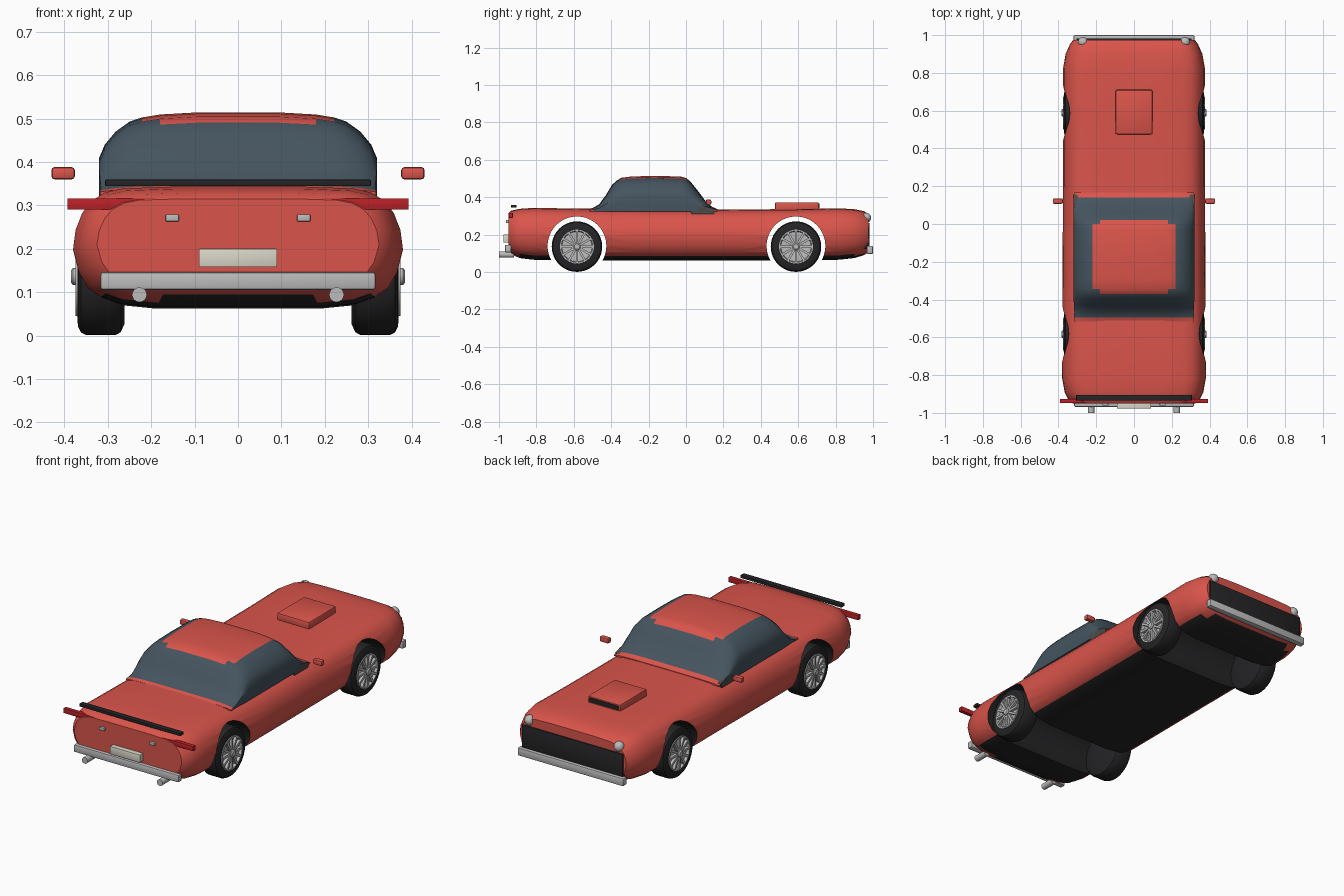
import bpy, bmesh, math
from mathutils import Matrix

if "Cube" in bpy.data.objects:
    bpy.data.objects.remove(bpy.data.objects["Cube"])


def mat(name, r, g, b):
    m = bpy.data.materials.new(name)
    m.diffuse_color = (r, g, b, 1)
    m.use_nodes = True
    m.node_tree.nodes["Principled BSDF"].inputs["Base Color"].default_value = m.diffuse_color
    return m


RED = mat("red_paint", 0.70, 0.09, 0.07)
BLACK = mat("black_trim", 0.018, 0.018, 0.02)
GLASS = mat("tinted_glass", 0.06, 0.09, 0.115)
TAIL = mat("tail_red", 0.5, 0.015, 0.02)
CHROME = mat("chrome", 0.5, 0.5, 0.5)
PLATE = mat("plate_cream", 0.7, 0.68, 0.58)
COWL = mat("cowl_grey", 0.07, 0.07, 0.07)


def finish(name, bm, mats, angle=35):
    bmesh.ops.recalc_face_normals(bm, faces=bm.faces)
    me = bpy.data.meshes.new(name)
    bm.to_mesh(me)
    bm.free()
    ob = bpy.data.objects.new(name, me)
    bpy.context.collection.objects.link(ob)
    for m in mats:
        me.materials.append(m)
    smooth(ob, angle)
    return ob


def smooth(ob, angle=35):
    bpy.ops.object.select_all(action='DESELECT')
    ob.select_set(True)
    bpy.context.view_layer.objects.active = ob
    bpy.ops.object.shade_smooth_by_angle(angle=math.radians(angle))


def box(name, x, y, z, m, bevel=0.004):
    """Box from (min, max) ranges with a small bevel."""
    bm = bmesh.new()
    bmesh.ops.create_cube(bm, size=1)
    for v in bm.verts:
        for i, (a, b) in enumerate((x, y, z)):
            v.co[i] = a if v.co[i] < 0 else b
    if bevel:
        bmesh.ops.bevel(bm, geom=bm.edges[:], offset=bevel, segments=2, affect='EDGES', profile=0.5)
    return finish(name, bm, [m])


def pair(name, x, y, z, m, bevel=0.004):
    box(name + "_right", x, y, z, m, bevel)
    box(name + "_left", (-x[1], -x[0]), y, z, m, bevel)


def loft(rings, closed):
    bm = bmesh.new()
    vs = [[bm.verts.new(p) for p in r] for r in rings]
    n = len(vs[0])
    for a, b in zip(vs, vs[1:]):
        for i in range(n if closed else n - 1):
            j = (i + 1) % n
            bm.faces.new((a[i], a[j], b[j], b[i]))
    for r in (vs[0], vs[-1]):
        bm.faces.new(r)
    return bm


def lathe_x(name, profile, loc, m, seg=40):
    """Revolve (x, radius) points about the x axis."""
    rings = [[(x, r * math.cos(t), r * math.sin(t)) for t in
              [2 * math.pi * i / seg for i in range(seg)]] for x, r in profile]
    ob = finish(name, loft(rings, True), [m])
    ob.location = loc
    return ob


# Body shell: one cross-section swept through stations (y, half width, top, bottom)
SECTION = [(0.5, 0.0), (0.72, 0.03), (0.83, 0.085), (0.91, 0.16), (0.965, 0.29), (1, 0.48),
           (0.985, 0.64), (0.945, 0.78), (0.89, 0.88), (0.81, 0.95), (0.7, 0.985), (0.4, 1.0)]
STATIONS = [(-0.95, 0.325, 0.315, 0.11), (-0.935, 0.345, 0.328, 0.095), (-0.89, 0.367, 0.338, 0.075),
            (-0.82, 0.38, 0.343, 0.066), (-0.6, 0.38, 0.34, 0.062), (-0.2, 0.378, 0.335, 0.062),
            (0.2, 0.376, 0.334, 0.062), (0.6, 0.376, 0.337, 0.062), (0.82, 0.376, 0.341, 0.066),
            (0.9, 0.362, 0.336, 0.075), (0.95, 0.34, 0.326, 0.09), (0.975, 0.322, 0.312, 0.105)]
half = SECTION + [(-u, v) for u, v in reversed(SECTION)]
bm = loft([[(w * u, y, b + (t - b) * v) for u, v in half] for y, w, t, b in STATIONS], True)
for f in bm.faces:
    f.material_index = 1 if f.calc_center_median().z < 0.088 and len(f.verts) == 4 else 0
body = finish("body", bm, [RED, BLACK])

# Wheel arches cut straight through
AXLES = (("rear", -0.583), ("front", 0.588))
for end, y in AXLES:
    cutter = lathe_x("arch_cutter", [(-0.6, 0.157), (0.6, 0.157)], (0, y, 0.14), BLACK, 64)
    cutter.hide_render = True
    mod = body.modifiers.new("arch", 'BOOLEAN')
    mod.operation, mod.solver, mod.object = 'DIFFERENCE', 'EXACT', cutter
    mod.material_mode = 'TRANSFER'
    bpy.context.view_layer.objects.active = body
    bpy.ops.object.modifier_apply(modifier=mod.name)
    bpy.data.objects.remove(cutter)
smooth(body)

# Cabin: arched glass sections along y, roof panel and base strips painted red
ARCH = [(1, 0), (1, 0.22), (1, 0.44), (0.96, 0.6), (0.88, 0.76), (0.78, 0.88), (0.69, 0.93),
        (0.56, 0.965), (0.3, 0.99)]
CABIN = [(-0.515, 0.318, 0.338), (-0.495, 0.318, 0.345), (-0.465, 0.316, 0.362), (-0.43, 0.318, 0.41),
         (-0.395, 0.32, 0.468), (-0.37, 0.32, 0.492), (-0.345, 0.32, 0.506), (-0.29, 0.32, 0.513),
         (-0.17, 0.32, 0.516), (-0.03, 0.32, 0.513), (0, 0.32, 0.505), (0.022, 0.32, 0.488),
         (0.06, 0.32, 0.44), (0.11, 0.318, 0.373), (0.14, 0.316, 0.349), (0.168, 0.318, 0.337)]
arch = ARCH + [(-u, v) for u, v in reversed(ARCH)]
bm = loft([[(w * u, y, 0.325 + (t - 0.325) * v) for u, v in arch] for y, w, t in CABIN], True)
for f in bm.faces:
    c = f.calc_center_median()
    roof = abs(c.x) < 0.222 and -0.37 < c.y < 0.022 and c.z > 0.47
    notch = abs(c.x) > 0.18 and not -0.345 < c.y < 0
    base = c.y < -0.495 or c.y > 0.14
    f.material_index = 1 if (roof and not notch) or base else 0
finish("cabin", bm, [GLASS, RED], 40)

# Cowl below the windscreen
COWL_SIDE = [(0.02, 0.347), (0.11, 0.35), (0.155, 0.336), (0.148, 0.31), (0.03, 0.31)]
finish("cowl", loft([[(x, y, z) for y, z in COWL_SIDE] for x in (-0.32, 0.32)], True), [COWL])

# Bonnet scoop with dark intake
box("hood_scoop", (-0.098, 0.098), (0.475, 0.71), (0.325, 0.373), RED, 0.008)
box("scoop_intake", (-0.088, 0.088), (0.70, 0.713), (0.343, 0.366), BLACK, 0)

# Front end
box("grille", (-0.305, 0.305), (0.95, 0.982), (0.125, 0.262), BLACK, 0.002)
box("front_bumper", (-0.32, 0.32), (0.967, 1.0), (0.097, 0.14), CHROME, 0.006)
for s, side in ((1, "right"), (-1, "left")):
    bm = bmesh.new()
    bmesh.ops.create_uvsphere(bm, u_segments=24, v_segments=12, radius=0.027)
    bmesh.ops.transform(bm, matrix=Matrix.Translation((s * 0.27, 0.963, 0.29)), verts=bm.verts)
    finish("headlight_" + side, bm, [CHROME], 60)

# Rear end
box("rear_bumper", (-0.317, 0.317), (-0.968, -0.935), (0.105, 0.146), CHROME, 0.006)
box("rear_plate", (-0.09, 0.09), (-0.977, -0.945), (0.158, 0.2), PLATE, 0.001)
box("rear_spoiler", (-0.306, 0.306), (-0.935, -0.905), (0.344, 0.359), BLACK, 0.002)
pair("tail_light", (0.152, 0.393), (-0.948, -0.926), (0.29, 0.316), TAIL, 0.002)
pair("reverse_light", (0.136, 0.167), (-0.962, -0.94), (0.263, 0.279), CHROME, 0.002)
for s, side in ((1, "right"), (-1, "left")):
    bm = bmesh.new()
    bmesh.ops.create_cone(bm, cap_ends=True, segments=24, radius1=0.017, radius2=0.017, depth=0.08,
                          matrix=Matrix.Translation((s * 0.227, -0.96, 0.094))
                          @ Matrix.Rotation(math.pi / 2, 4, 'X'))
    finish("exhaust_" + side, bm, [CHROME])

# Door mirrors
pair("mirror", (0.376, 0.43), (0.107, 0.135), (0.36, 0.388), RED, 0.007)

# Wheels: tyre, rim dish and ring, spokes and hub
for end, y in AXLES:
    for s, side in ((1, "right"), (-1, "left")):
        tag, loc = f"_{end}_{side}", (0, y, 0.136)
        parts = [("tyre", BLACK, [(0.262, 0.02), (0.262, 0.11), (0.27, 0.128), (0.282, 0.135), (0.35, 0.135),
                                  (0.362, 0.129), (0.369, 0.115), (0.37, 0.09), (0.355, 0.085), (0.355, 0.02)]),
                 ("rim", CHROME, [(0.35, 0.01), (0.36, 0.03), (0.36, 0.08), (0.374, 0.084),
                                  (0.374, 0.091), (0.36, 0.094)]),
                 ("hub", CHROME, [(0.355, 0.02), (0.38, 0.02), (0.385, 0.014), (0.385, 0.003)])]
        for name, m, prof in parts:
            lathe_x(name + tag, [(s * x, r) for x, r in prof], loc, m)
        bm = bmesh.new()
        for k in range(12):
            bmesh.ops.create_cube(bm, size=1, matrix=Matrix.Translation((s * 0.366, 0, 0))
                                  @ Matrix.Rotation(k * math.pi / 6, 4, 'X')
                                  @ Matrix.Translation((0, 0, 0.05))
                                  @ Matrix.Diagonal((0.018, 0.012, 0.068, 1)))
        finish("spokes" + tag, bm, [CHROME]).location = loc
